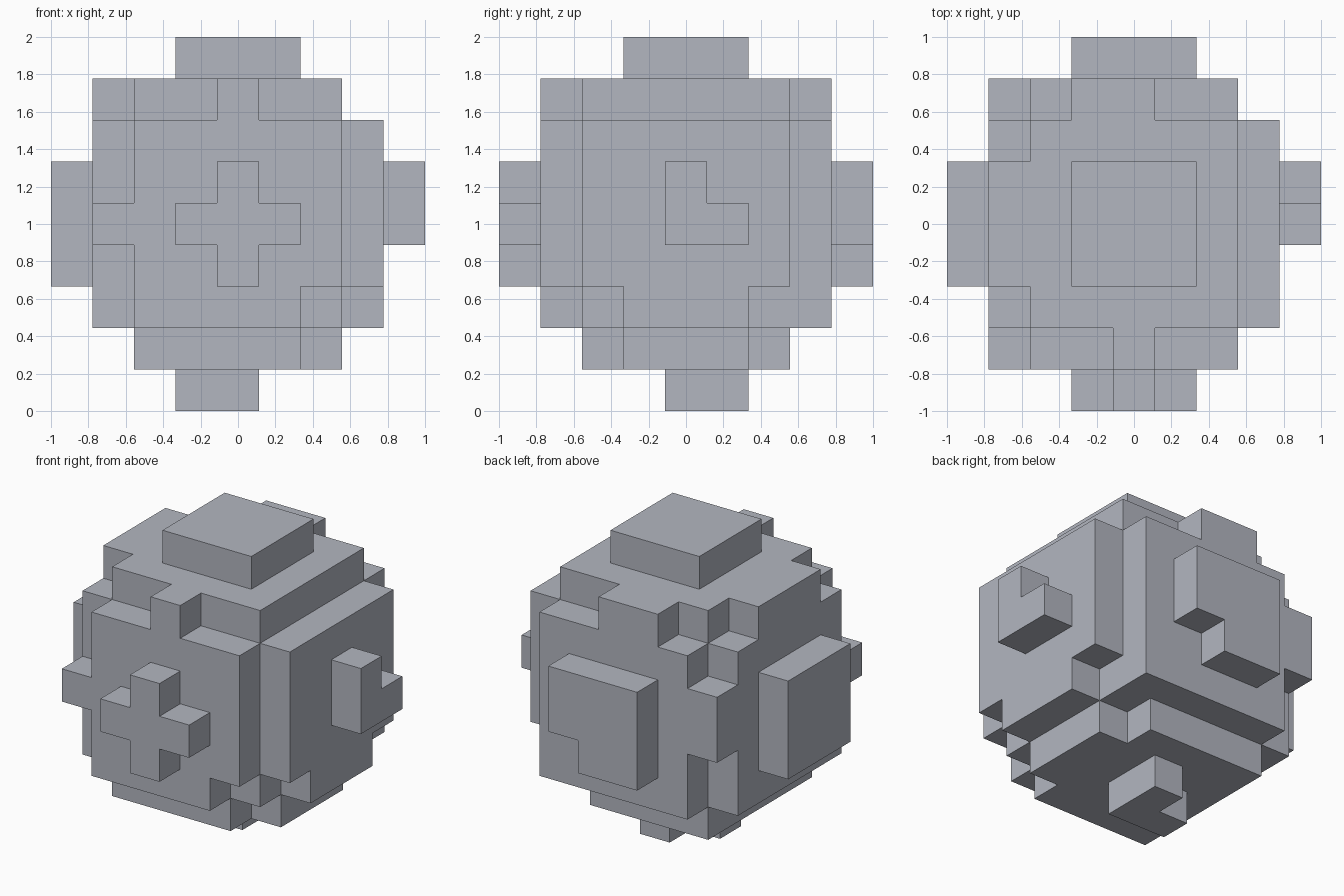
import bpy, bmesh
from itertools import product
from mathutils import Vector

old = bpy.data.objects.get("Cube")
if old:
    bpy.data.objects.remove(old)

CELLS = 9
SIZE = 2 / CELLS

stone = bpy.data.materials.new("blue_grey_stone")
stone.use_nodes = True
COLOUR = (0.45, 0.47, 0.53, 1)
stone.diffuse_color = COLOUR
stone.node_tree.nodes["Principled BSDF"].inputs["Base Color"].default_value = COLOUR


def block(x, y, z):
    """Cells of a box; each axis is one index or an inclusive (first, last) pair."""
    spans = [(a, a) if isinstance(a, int) else a for a in (x, y, z)]
    return set(product(*(range(a, b + 1) for a, b in spans)))


# Core with a thick slab on each of its six sides
wide, full, mid = (2, 6), (1, 7), (3, 5)
cells = block(full, wide, wide) | block(wide, full, wide) | block(wide, wide, full)

# Chipped corners low on the +x side
cells -= block((6, 7), 2, 2) | block(6, 1, 2) | block(6, 2, 1)
cells |= block(6, 2, 2)
cells -= block(7, 6, 2) | block(6, 6, 1)

# Blocks bridging the grooves between slabs
cells |= block(1, mid, 7)        # top, -x edge
cells |= block(4, 1, 7)          # top front edge
cells |= block((3, 4), 7, 7)     # top back edge
cells |= block(1, 1, 4)          # front upright groove
cells |= block(1, 7, (4, 5))     # back upright groove

# Raised caps
cells |= block(mid, mid, 8)                              # top square
cells |= block(0, mid, mid)                              # -x square
cells |= block(4, 0, mid) | block(mid, 0, 4)             # front cross
cells |= block(mid, 8, mid) - block(5, 8, 3)             # back notched square
cells |= block(8, 4, (4, 5)) | block(8, 5, 4)            # +x corner piece
cells |= block((3, 4), 4, 0) | block(4, 5, 0)            # bottom corner piece

# Outer skin: a face wherever a filled cell meets an empty one
bm = bmesh.new()
points = {}


def point(corner):
    if corner not in points:
        points[corner] = bm.verts.new(Vector(corner) * SIZE - Vector((1, 1, 0)))
    return points[corner]


for cell in sorted(cells):
    for axis, side in product(range(3), (0, 1)):
        near = list(cell)
        near[axis] += 2 * side - 1
        if tuple(near) in cells:
            continue
        u, v = (axis + 1) % 3, (axis + 2) % 3
        ring = []
        for du, dv in ((0, 0), (1, 0), (1, 1), (0, 1)):
            corner = list(cell)
            corner[axis] += side
            corner[u] += du
            corner[v] += dv
            ring.append(point(tuple(corner)))
        bm.faces.new(ring if side else ring[::-1])

# Merge flat areas into single faces
bmesh.ops.dissolve_limit(bm, angle_limit=0.01, verts=bm.verts, edges=bm.edges)

mesh = bpy.data.meshes.new("blocky_boulder")
bm.to_mesh(mesh)
bm.free()
mesh.materials.append(stone)
boulder = bpy.data.objects.new("blocky_boulder", mesh)
bpy.context.collection.objects.link(boulder)
